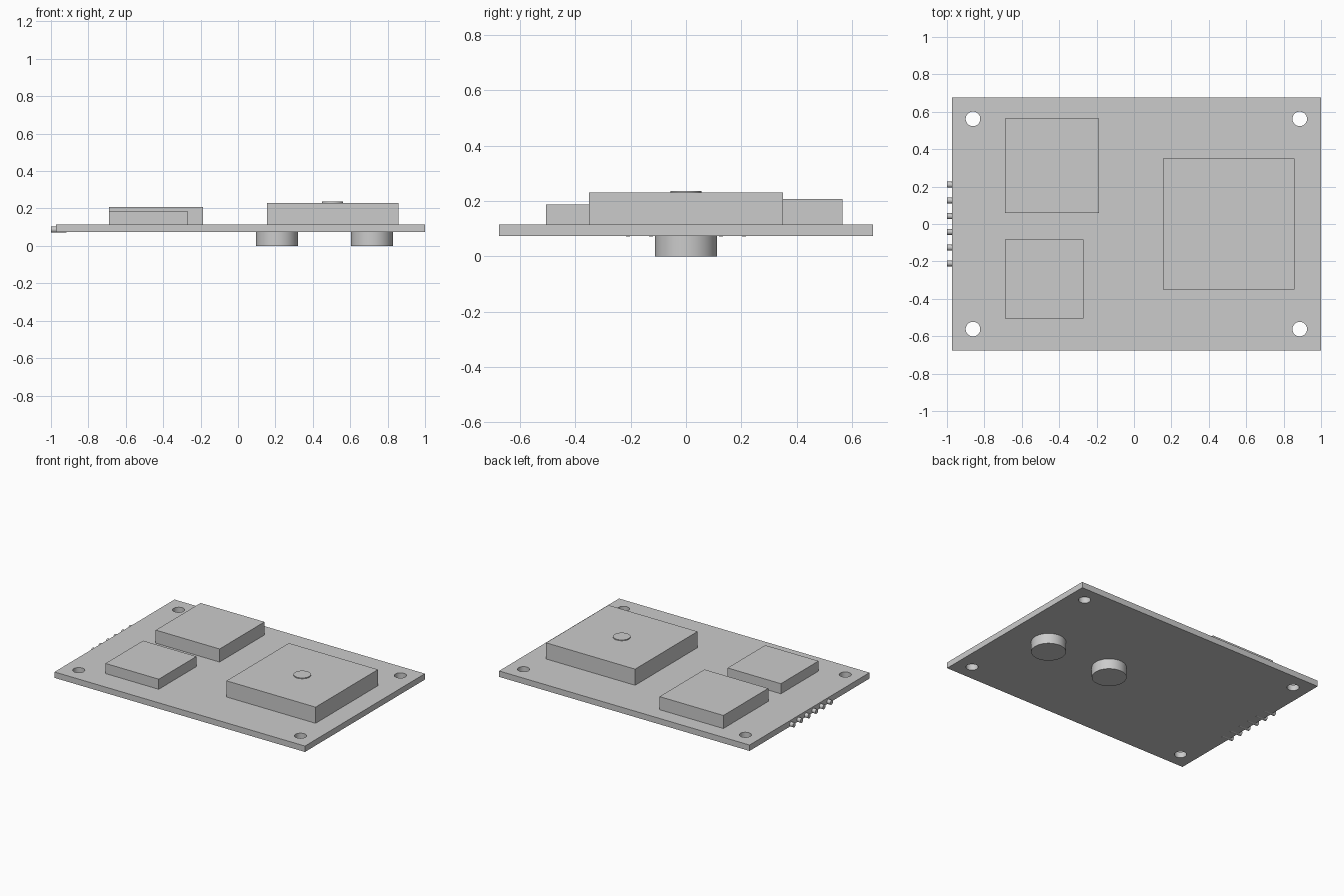
import bpy
import math

cube = bpy.data.objects.get("Cube")
if cube:
    bpy.data.objects.remove(cube, do_unlink=True)

grey = bpy.data.materials.new("plain_grey")
grey.use_nodes = True
colour = (0.6, 0.6, 0.6, 1)
grey.diffuse_color = colour
grey.node_tree.nodes["Principled BSDF"].inputs["Base Color"].default_value = colour

BOTTOM, TOP = 0.073, 0.115   # board faces


def box(name, x, y, z):
    """Box spanning the given (low, high) pairs."""
    spans = (x, y, z)
    bpy.ops.mesh.primitive_cube_add(size=1, location=[(a + b) / 2 for a, b in spans])
    ob = bpy.context.object
    ob.name = name
    ob.scale = [b - a for a, b in spans]
    bpy.ops.object.transform_apply(location=False, rotation=False, scale=True)
    ob.data.materials.append(grey)
    return ob


def cylinder(name, radius, length, centre, along_x=False, sides=48):
    bpy.ops.mesh.primitive_cylinder_add(
        vertices=sides, radius=radius, depth=length, location=centre,
        rotation=(0, math.pi / 2 if along_x else 0, 0))
    ob = bpy.context.object
    ob.name = name
    ob.data.materials.append(grey)
    bpy.ops.object.shade_smooth_by_angle(angle=math.radians(30))
    return ob


# Circuit board with four mounting holes
board = box("board", (-0.973, 1.0), (-0.675, 0.675), (BOTTOM, TOP))
for x in (-0.861, 0.886):
    for y in (-0.562, 0.562):
        cutter = cylinder("hole_cutter", 0.039, 0.2, (x, y, 0.094))
        cutter.hide_render = True
        cutter.hide_viewport = True
        cut = board.modifiers.new("mounting_hole", "BOOLEAN")
        cut.operation = "DIFFERENCE"
        cut.solver = "EXACT"
        cut.object = cutter
bpy.context.view_layer.objects.active = board
for cut in list(board.modifiers):
    bpy.ops.object.modifier_apply(modifier=cut.name)
for ob in [o for o in bpy.data.objects if o.name.startswith("hole_cutter")]:
    bpy.data.objects.remove(ob, do_unlink=True)
bpy.ops.object.select_all(action="DESELECT")
board.select_set(True)
bpy.ops.object.shade_smooth_by_angle(angle=math.radians(30))

# Modules on the top face
box("large_module", (0.155, 0.857), (-0.351, 0.351), (TOP, 0.23))
box("back_module", (-0.69, -0.187), (0.06, 0.565), (TOP, 0.208))
box("front_module", (-0.69, -0.27), (-0.506, -0.082), (TOP, 0.187))
cylinder("module_button", 0.056, 0.006, (0.506, 0, 0.233))

# Round feet underneath
for side, x in (("inner", 0.208), ("outer", 0.716)):
    cylinder(side + "_foot", 0.112, BOTTOM, (x, 0, BOTTOM / 2))

# Row of header pins on the right edge
for i in range(6):
    cylinder("header_pin", 0.016, 0.084, (-0.958, (i - 2.5) * 0.084, 0.087),
             along_x=True, sides=24)
